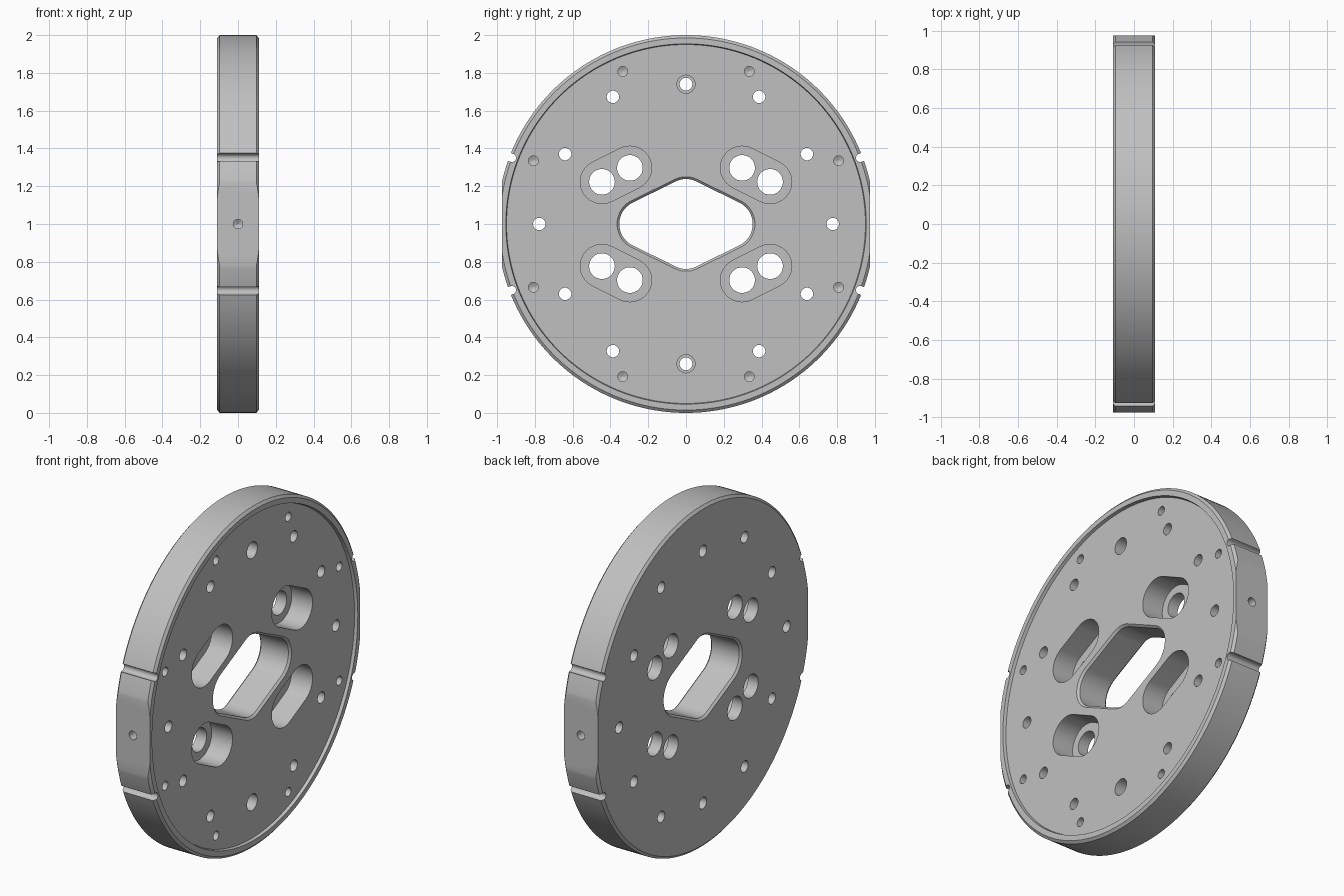
import bpy, bmesh, math
from mathutils import Vector

cube = bpy.data.objects.get("Cube")
if cube:
    bpy.data.objects.remove(cube, do_unlink=True)

HALF = 0.11      # half thickness of the disc
FACE = 0.092     # recessed +x face
OUT = 0.2        # cutters reach past the disc


def arc(cy, cz, r, a0, a1, n):
    """Points (y, z) along an arc, angles in degrees, z relative to the hub."""
    return [(cy + r * math.cos(math.radians(a0 + (a1 - a0) * i / n)),
             cz + r * math.sin(math.radians(a0 + (a1 - a0) * i / n))) for i in range(n + 1)]


def circle(cy, cz, r, n=32):
    return arc(cy, cz, r, 0, 360, n)[:-1]


def capsule(p, q, r, n=20):
    a = math.degrees(math.atan2(q[1] - p[1], q[0] - p[0]))
    return arc(*q, r, a - 90, a + 90, n) + arc(*p, r, a + 90, a + 270, n)


def rounded_rhombus(grow):
    """Central opening: four slanted sides with rounded corners."""
    a = 63.9
    s, t = 0.138 + grow, 0.134 + grow
    return (arc(0.227, 0, s, -a, a, 20) + arc(0, 0.116, t, a, 180 - a, 10)
            + arc(-0.227, 0, s, 180 - a, 180 + a, 20) + arc(0, -0.116, t, 180 + a, 360 - a, 10))


def loft(bm, rings):
    """Closed solid through rings given as (x, outline)."""
    loops = [[bm.verts.new((x, y, z + 1)) for y, z in pts] for x, pts in rings]
    n = len(loops[0])
    for a, b in zip(loops, loops[1:]):
        for i in range(n):
            j = (i + 1) % n
            bm.faces.new((a[i], a[j], b[j], b[i]))
    bm.faces.new(loops[0])
    bm.faces.new(loops[-1])
    return [v for loop in loops for v in loop]


def through(bm, pts):
    loft(bm, [(-OUT, pts), (OUT, pts)])


def make_object(name, bm):
    bmesh.ops.recalc_face_normals(bm, faces=bm.faces)
    mesh = bpy.data.meshes.new(name)
    bm.to_mesh(mesh)
    bm.free()
    ob = bpy.data.objects.new(name, mesh)
    bpy.context.collection.objects.link(ob)
    return ob


# Disc body: chamfered rim with a raised lip on the +x side
SEG = 160
profile = [(0.95, FACE), (0.954, HALF), (0.985, HALF), (1.0, HALF - 0.013),
           (1.0, -HALF + 0.013), (0.985, -HALF)]
bm = bmesh.new()
loft(bm, [(x, circle(0, 0, r, SEG)) for r, x in profile])
disc = make_object("mounting_disc", bm)

# Large cutters: opening, slots, counterbores, side flats, rim notches
bm = bmesh.new()
c = 0.012
loft(bm, [(-OUT, rounded_rhombus(0)), (-HALF - 0.01, rounded_rhombus(0)),
          (-HALF, rounded_rhombus(0)), (-HALF + c, rounded_rhombus(-c)),
          (FACE - c, rounded_rhombus(-c)), (FACE, rounded_rhombus(0)), (OUT, rounded_rhombus(0))])
SIGNS = [(sy, sz) for sy in (-1, 1) for sz in (-1, 1)]
for sy, sz in SIGNS:
    slot = capsule((0.297 * sy, 0.297 * sz), (0.445 * sy, 0.223 * sz), 0.115)
    loft(bm, [(FACE - 0.135, slot), (OUT, slot)])
    through(bm, capsule((0.922 * sy, 0.35 * sz), (1.08 * sy, 0.41 * sz), 0.022, 12))
for s in (-1, 1):
    bore = circle(0, 0.74 * s, 0.048)
    loft(bm, [(0.0, bore), (OUT, bore)])
    through(bm, [(0.975 * s, -0.27), (1.1 * s, -0.27), (1.1 * s, 0.27), (0.975 * s, 0.27)])
large_cutter = make_object("large_cutter", bm)

# Small cutters: drilled holes
bm = bmesh.new()
for sy, sz in SIGNS:
    for y, z, r in ((0.297, 0.297, 0.068), (0.445, 0.223, 0.068),
                    (0.64, 0.37, 0.033), (0.387, 0.673, 0.033)):
        through(bm, circle(y * sy, z * sz, r))
    for y, z in ((0.335, 0.808), (0.808, 0.335)):
        loft(bm, [(x, circle(y * sy, z * sz, r, 24))
                  for x, r in ((OUT, 0.026), (0.0, 0.026), (-0.014, 0.001))])
for s in (-1, 1):
    through(bm, circle(0.777 * s, 0, 0.033))
    through(bm, circle(0, 0.74 * s, 0.034))
    # Blind hole in each side flat, lofted along x then turned to run along y
    verts = loft(bm, [(d, circle(0, 0, r, 24))
                      for d, r in ((1.05, 0.025), (0.9, 0.025), (0.886, 0.001))])
    for v in verts:
        v.co = Vector((v.co.y, s * v.co.x, v.co.z))
small_cutter = make_object("small_cutter", bm)

# Cut the disc and keep the finished mesh
for cutter in (large_cutter, small_cutter):
    cutter.hide_render = True
    mod = disc.modifiers.new(cutter.name, 'BOOLEAN')
    mod.operation = 'DIFFERENCE'
    mod.solver = 'EXACT'
    mod.object = cutter
bpy.context.view_layer.update()
finished = bpy.data.meshes.new_from_object(
    disc.evaluated_get(bpy.context.evaluated_depsgraph_get()))
disc.modifiers.clear()
disc.data = finished
for cutter in (large_cutter, small_cutter):
    bpy.data.objects.remove(cutter, do_unlink=True)

# Bare metal colour
metal = bpy.data.materials.new("light_grey_metal")
metal.use_nodes = True
color = (0.53, 0.53, 0.53, 1)
metal.diffuse_color = color
metal.node_tree.nodes["Principled BSDF"].inputs["Base Color"].default_value = color
disc.data.materials.clear()
disc.data.materials.append(metal)

# Smooth walls, crisp edges
bpy.ops.object.select_all(action='DESELECT')
disc.select_set(True)
bpy.context.view_layer.objects.active = disc
bpy.ops.object.shade_smooth_by_angle(angle=math.radians(30))
